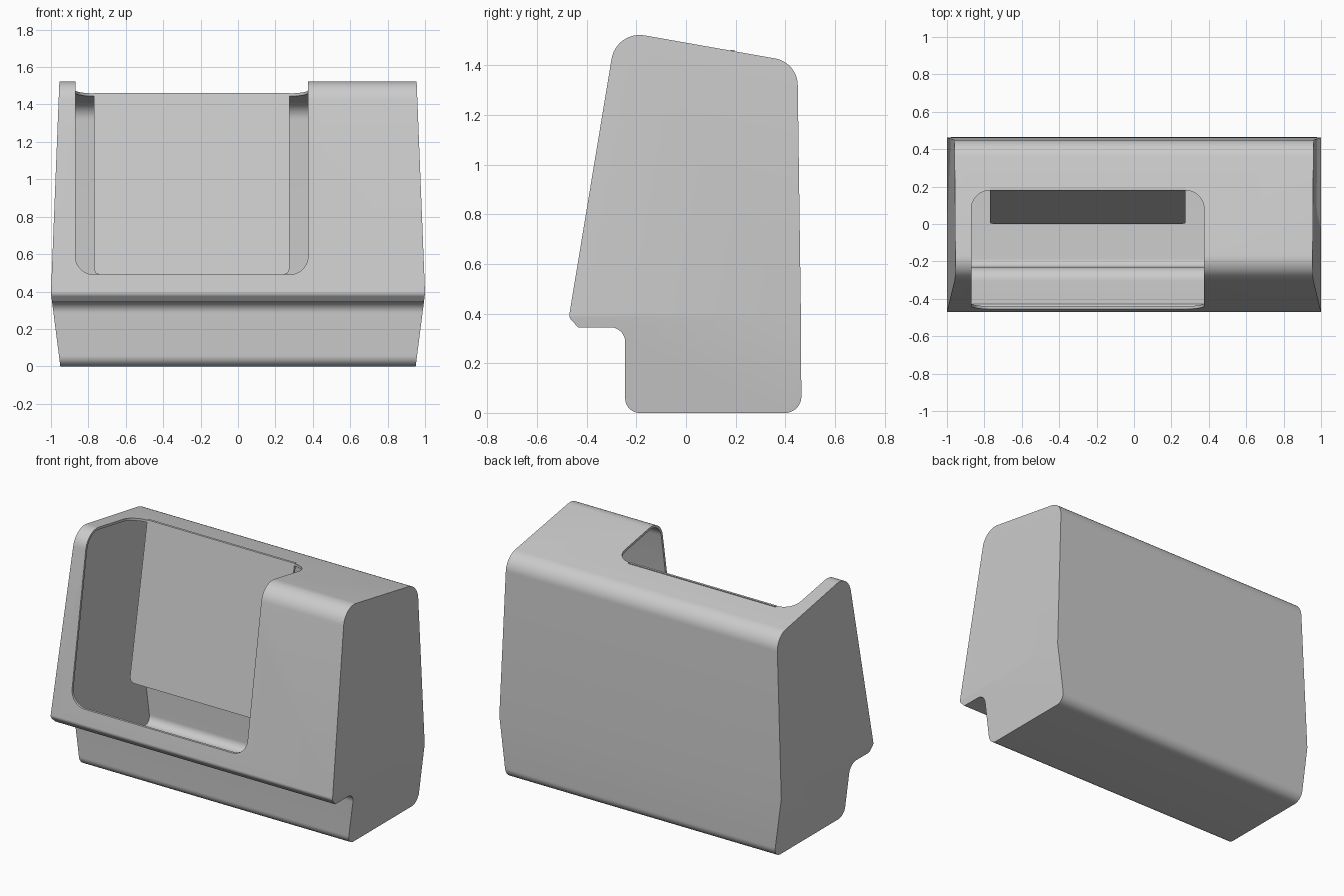
import bpy, bmesh, math
from mathutils import Vector

if "Cube" in bpy.data.objects:
    bpy.data.objects.remove(bpy.data.objects["Cube"])

WALL = 0.015
CREASE = 0.39          # height where the shell is widest
LEFT, RIGHT = -0.87, 0.375
SILL, ROOF_CUT = 0.49, 0.18

grey = bpy.data.materials.new("light grey plastic")
grey.use_nodes = True
grey.diffuse_color = (0.6, 0.6, 0.6, 1)
grey.node_tree.nodes["Principled BSDF"].inputs["Base Color"].default_value = grey.diffuse_color


def rounded(corners, steps=12):
    """Closed outline from (u, v, radius) corners, with true arc fillets."""
    out = []
    for i, (u, v, r) in enumerate(corners):
        p = Vector((u, v))
        if r == 0:
            out.append(p)
            continue
        a = (Vector(corners[i - 1][:2]) - p).normalized()
        b = (Vector(corners[(i + 1) % len(corners)][:2]) - p).normalized()
        half = a.angle(b) / 2
        centre = p + (a + b).normalized() * r / math.sin(half)
        reach = r / math.tan(half)
        start = (p + a * reach - centre).normalized()
        end = (p + b * reach - centre).normalized()
        out += [centre + r * start.slerp(end, k / steps) for k in range(steps + 1)]
    return out


def prism(name, outline, place, low, high):
    """Extrude an outline from low to high; place(u, v, w) gives the position."""
    bm = bmesh.new()
    ends = [[bm.verts.new(place(p.x, p.y, w)) for p in outline] for w in (low, high)]
    n = len(outline)
    for i in range(n):
        j = (i + 1) % n
        bm.faces.new((ends[0][i], ends[0][j], ends[1][j], ends[1][i]))
    bm.faces.new(ends[0][::-1])
    bm.faces.new(ends[1])
    bmesh.ops.recalc_face_normals(bm, faces=bm.faces)
    mesh = bpy.data.meshes.new(name)
    bm.to_mesh(mesh)
    bm.free()
    mesh.materials.append(grey)
    obj = bpy.data.objects.new(name, mesh)
    bpy.context.collection.objects.link(obj)
    return obj


def activate(obj):
    bpy.ops.object.select_all(action="DESELECT")
    obj.select_set(True)
    bpy.context.view_layer.objects.active = obj


# Outer casing: side profile as (y, z, radius)
profile = rounded([
    (-0.245, 0, 0.058), (0.465, 0, 0.065), (0.463, CREASE, 0),
    (0.449, 1.412, 0.11), (-0.281, 1.541, 0.115), (-0.472, 0.385, 0.03),
    (-0.435, 0.345, 0), (-0.245, 0.345, 0.06),
])
casing = prism("casing", profile, lambda y, z, x: (x, y, z), -1, 1)

# Split at the widest height, then taper the sides above and below
bm = bmesh.new()
bm.from_mesh(casing.data)
bmesh.ops.bisect_plane(bm, geom=bm.verts[:] + bm.edges[:] + bm.faces[:],
                       plane_co=(0, 0, CREASE), plane_no=(0, 0, 1), dist=1e-5)
for v in bm.verts:
    z = v.co.z
    slope = 0.05 / CREASE if z < CREASE else 0.045 / (1.525 - CREASE)
    v.co.x *= 1 - slope * abs(z - CREASE)
bm.to_mesh(casing.data)
bm.free()

# Hollow it to a thin shell
shell = casing.modifiers.new("shell", "SOLIDIFY")
shell.thickness = WALL
shell.offset = -1
shell.use_even_offset = True

# Opening through the front and through the roof
front_cutter = prism("front_cutter", rounded([
    (LEFT, SILL, 0.1), (RIGHT, SILL, 0.1), (RIGHT, 1.8, 0), (LEFT, 1.8, 0)]),
    lambda x, z, y: (x, y, z), -0.7, -0.1)
roof_cutter = prism("roof_cutter", rounded([
    (LEFT, -0.6, 0), (RIGHT, -0.6, 0), (RIGHT, ROOF_CUT, 0.1), (LEFT, ROOF_CUT, 0.1)]),
    lambda x, y, z: (x, y, z), 0.9, 1.75)
activate(casing)
for cutter in (front_cutter, roof_cutter):
    cutter.hide_render = True
    cut = casing.modifiers.new("opening", "BOOLEAN")
    cut.operation = "DIFFERENCE"
    cut.solver = "EXACT"
    cut.object = cutter
for name in [m.name for m in casing.modifiers]:
    bpy.ops.object.modifier_apply(modifier=name)
for cutter in (front_cutter, roof_cutter):
    bpy.data.objects.remove(cutter)

# Sloping back rest hanging from the rear edge of the roof opening
TOP = 1.462
back_rest = prism("back_rest", rounded([
    (LEFT + 0.1, SILL, 0.03), (RIGHT - 0.1, SILL, 0.03),
    (RIGHT - 0.1, TOP, 0), (LEFT + 0.1, TOP, 0)], 2),
    lambda x, z, d: (x, d + ROOF_CUT * (z - SILL) / (TOP - SILL), z), 0, WALL)

for part in (casing, back_rest):
    activate(part)
    bpy.ops.object.shade_smooth_by_angle(angle=math.radians(30))
